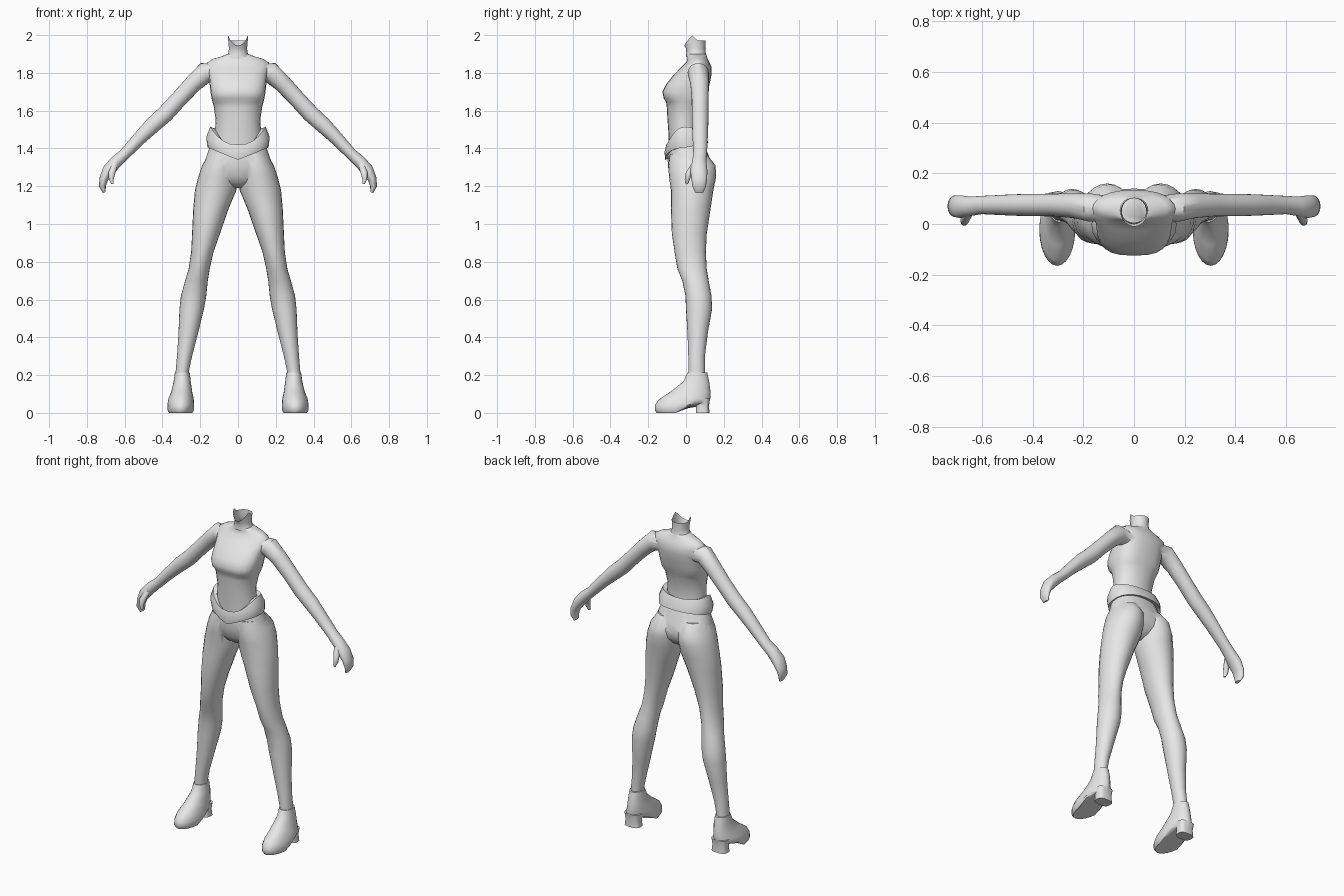
import bpy, bmesh, math
from mathutils import Vector

grey = bpy.data.materials.new("plain grey")
grey.diffuse_color = (0.8, 0.8, 0.8, 1)
N = 24


def ring(z, x0, x1, y0, y1, e=2.0, zf=None):
    """Horizontal superellipse ring; zf optionally reshapes the height."""
    pts = []
    for i in range(N):
        a = 2 * math.pi * i / N
        c, s = math.cos(a), math.sin(a)
        u = math.copysign(abs(c) ** (2 / e), c)
        v = math.copysign(abs(s) ** (2 / e), s)
        x, y = (x0 + x1) / 2 + u * (x1 - x0) / 2, (y0 + y1) / 2 + v * (y1 - y0) / 2
        pts.append(Vector((x, y, zf(z, y, v) if zf else z)))
    return pts


def limb(path):
    """Rings across a path in the xz plane: x, z, radius, y centre, y radius."""
    out = []
    for k, (x, z, r, yc, ry) in enumerate(path):
        p, q = path[max(k - 1, 0)], path[min(k + 1, len(path) - 1)]
        t = Vector((q[0] - p[0], q[1] - p[1])).normalized()
        out.append([Vector((x - t.y * r * math.cos(a), yc + ry * math.sin(a), z + t.x * r * math.cos(a)))
                    for a in (2 * math.pi * i / N for i in range(N))])
    return out


def loft(name, rings, side=1, caps=True, closed=False):
    bm = bmesh.new()
    vs = [[bm.verts.new((side * p.x, p.y, p.z)) for p in r] for r in rings]
    pairs = list(zip(vs, vs[1:])) + ([(vs[-1], vs[0])] if closed else [])
    for a, b in pairs:
        for i in range(N):
            j = (i + 1) % N
            bm.faces.new((a[i], a[j], b[j], b[i]))
    if caps and not closed:
        bm.faces.new(vs[0])
        bm.faces.new(vs[-1])
    bmesh.ops.recalc_face_normals(bm, faces=bm.faces)
    me = bpy.data.meshes.new(name)
    bm.to_mesh(me)
    bm.free()
    me.materials.append(grey)
    ob = bpy.data.objects.new(name, me)
    bpy.context.collection.objects.link(ob)
    return ob


def activate(ob):
    bpy.ops.object.select_all(action='DESELECT')
    ob.select_set(True)
    bpy.context.view_layer.objects.active = ob


def fuse(base, others):
    """Merge overlapping parts into one skin."""
    for o in others:
        activate(base)
        m = base.modifiers.new("union", 'BOOLEAN')
        m.operation, m.solver, m.object = 'UNION', 'EXACT', o
        bpy.ops.object.modifier_apply(modifier=m.name)
        bpy.data.objects.remove(o)


# Torso: waist, bust and shoulders
tilt = lambda z, y, v: z + 0.35 * y
torso = loft("torso_and_arms", [
    ring(z, -w, w, y0, y1, e, tilt if z < 1.42 else None) for z, w, y0, y1, e in (
        (1.40, .128, -.09, .08, 2), (1.47, .124, -.092, .072, 2), (1.55, .118, -.098, .075, 2.1),
        (1.62, .128, -.102, .09, 2.2), (1.645, .135, -.105, .098, 2.4), (1.665, .14, -.118, .105, 2.8),
        (1.70, .146, -.125, .115, 2.8), (1.74, .15, -.105, .125, 2.6), (1.79, .155, -.065, .135, 2.4),
        (1.83, .167, -.025, .135, 2.2), (1.855, .163, 0, .125, 2), (1.875, .13, .008, .115, 2),
        (1.888, .085, .008, .11, 2), (1.90, .055, .004, .106, 2))])

# Arms with closed hands and thumbs
arm = ((.11, 1.80, .05, .062, .05), (.175, 1.80, .056, .065, .056), (.235, 1.745, .047, .072, .049),
       (.31, 1.665, .044, .075, .045), (.385, 1.583, .045, .075, .044), (.45, 1.525, .043, .075, .043),
       (.52, 1.455, .036, .075, .04), (.60, 1.37, .030, .075, .036), (.645, 1.33, .033, .07, .038),
       (.685, 1.285, .033, .068, .045), (.71, 1.24, .024, .07, .042), (.718, 1.20, .018, .07, .036),
       (.708, 1.167, .008, .07, .022))
thumb = ((.65, 1.32, .016, .045, .016), (.668, 1.27, .018, .016, .018),
         (.671, 1.237, .013, .007, .014), (.664, 1.212, .006, .004, .007))
for s in (1, -1):
    fuse(torso, [loft("arm", limb(arm), s), loft("thumb", limb(thumb), s)])


# Neck: open tube with a rim that dips at the front
def rim(z, y, v):
    return z - .055 * max(0, (-v - .3) / .7) - .028 * max(0, min(1, (v + .3) / .5))


neck = loft("neck", [ring(1.885, -.066, .066, 0, .11), ring(1.905, -.051, .051, .002, .105),
                     ring(1.93, -.048, .048, 0, .102),
                     ring(2.0, -.053, .053, -.01, .104, 2, rim)], caps=False)

# Trousers: pelvis fused with both legs
trousers = loft("trousers", [
    ring(z, -w, w, y0, y1, 2.2, tilt if z > 1.4 else None) for z, w, y0, y1 in (
        (1.415, .148, -.095, .088), (1.35, .17, -.098, .125), (1.30, .188, -.095, .14),
        (1.25, .16, -.082, .13), (1.215, .09, -.06, .10), (1.19, .03, -.02, .06))])
leg = ((1.37, .02, .155, -.085, .11), (1.31, .001, .19, -.094, .156), (1.25, .001, .21, -.09, .16),
       (1.18, .008, .228, -.08, .145), (1.08, .05, .237, -.08, .13), (.95, .095, .243, -.075, .11),
       (.85, .13, .248, -.06, .105), (.76, .15, .262, -.045, .11), (.70, .16, .28, -.02, .12),
       (.62, .168, .302, -.003, .135), (.55, .18, .31, 0, .138), (.42, .212, .315, .008, .115),
       (.30, .243, .323, .012, .10), (.22, .26, .33, .013, .10), (.17, .262, .33, .013, .10))
for s in (1, -1):
    fuse(trousers, [loft("leg", [ring(*r) for r in leg], s)])


# Belt: flared band, pointed at the front and higher at the back
def band(w, y0, y1, top, drop=0.0):
    pts = ring(0, -w, w, y0, y1, 2.2)
    for p in pts:
        f = min(1, abs(p.x) / w)
        back = max(0, p.y) / y1
        if p.y > 0:
            p.z = (1.515 - .015 * back) if top else (1.405 + .025 * back)
        else:
            p.z = (1.42 + .095 * f ** 2.5) if top else (1.34 + .065 * f)
        p.z -= drop
    return pts


outer_top, outer_low = band(.147, -.104, .09, True), band(.162, -.110, .118, False)
middle = [(a + b) / 2 for a, b in zip(band(.168, -.114, .108, True), band(.168, -.114, .108, False))]
belt = loft("belt", [band(.122, -.09, .07, True, .012), outer_top, middle, outer_low,
                     band(.14, -.09, .09, False, -.01)], closed=True)


# Shoes: raised arch with a separate block heel
def arch(z, y, v):
    t = max(0, min(1, (y + .05) / .09))
    return z + .05 * t * max(0, 1 - z / .1)


shoe = ((.215, .256, .334, .008, .112, 2), (.165, .250, .341, -.015, .123, 2), (.11, .242, .354, -.085, .13, 2),
        (.07, .235, .368, -.145, .13, 2), (.04, .232, .373, -.165, .127, 2), (.012, .232, .374, -.165, .12, 2),
        (0, .24, .366, -.155, .115, 2))
heel = ((.08, .248, .352, .04, .128, 3), (.04, .255, .345, .052, .122, 3), (0, .25, .35, .052, .124, 3))
shoes = []
for s, word in ((1, "left"), (-1, "right")):
    ob = loft(word + "_shoe", [ring(*r, arch) for r in shoe], s)
    fuse(ob, [loft("heel", [ring(*r) for r in heel], s)])
    shoes.append(ob)

# Smooth shading with sharp rims
for ob in [torso, neck, trousers, belt] + shoes:
    activate(ob)
    bpy.ops.object.shade_smooth_by_angle(angle=math.radians(45))
